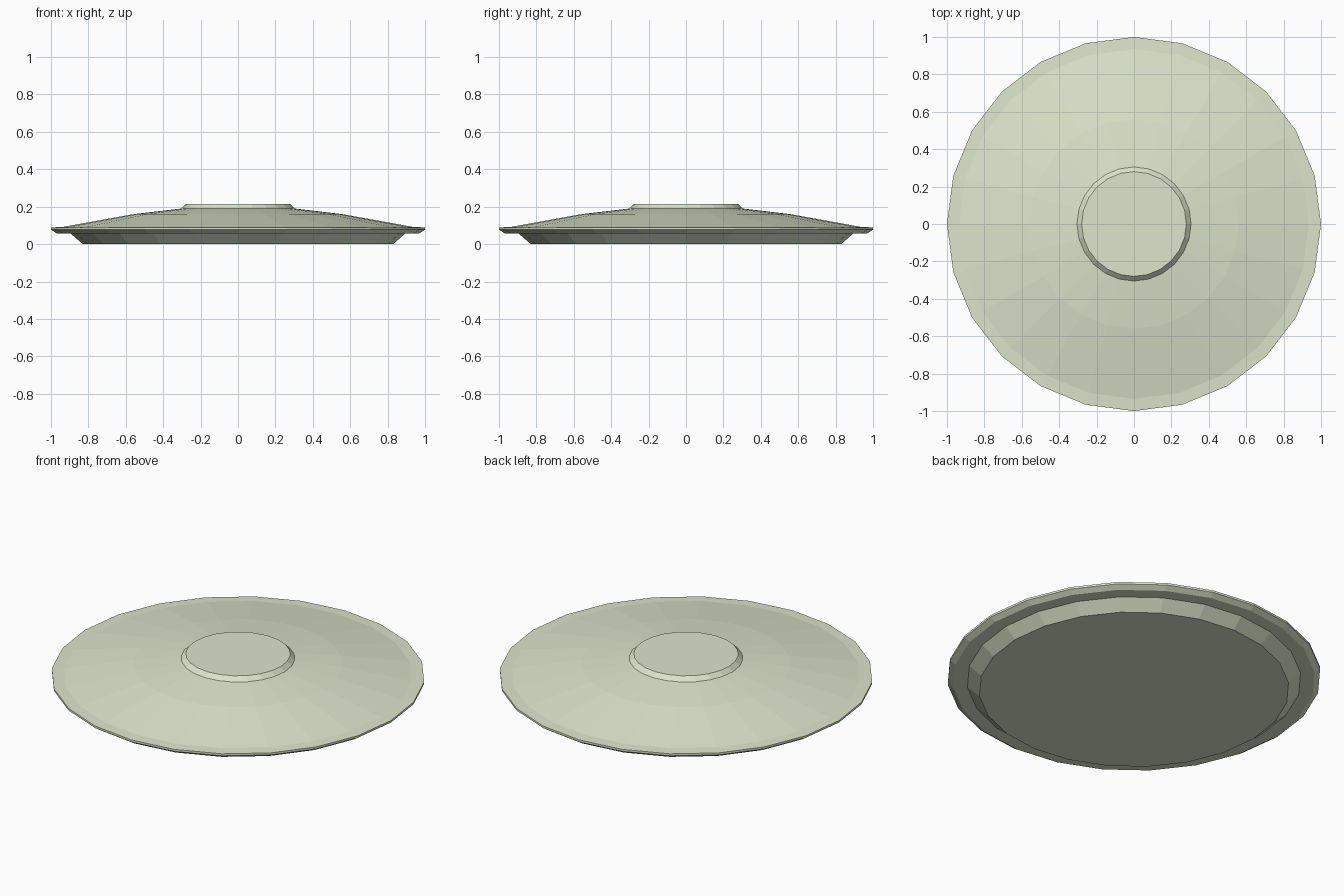
import bpy, bmesh
from math import cos, sin, tau

if "Cube" in bpy.data.objects:
    bpy.data.objects.remove(bpy.data.objects["Cube"])

SIDES = 24

mat = bpy.data.materials.new("pale_green")
mat.diffuse_color = (0.72, 0.78, 0.60, 1)
mat.use_nodes = True
mat.node_tree.nodes["Principled BSDF"].inputs["Base Color"].default_value = mat.diffuse_color


def lathe(name, profile):
    """Spin (radius, z) points into a capped, faceted solid."""
    bm = bmesh.new()
    rings = [[bm.verts.new((r * cos(tau * i / SIDES), r * sin(tau * i / SIDES), z))
              for i in range(SIDES)] for r, z in profile]
    for lo, hi in zip(rings, rings[1:]):
        for i in range(SIDES):
            j = (i + 1) % SIDES
            bm.faces.new((lo[i], lo[j], hi[j], hi[i]))
    bm.faces.new(rings[0][::-1])
    bm.faces.new(rings[-1])
    mesh = bpy.data.meshes.new(name)
    bm.to_mesh(mesh)
    bm.free()
    mesh.materials.append(mat)
    obj = bpy.data.objects.new(name, mesh)
    bpy.context.collection.objects.link(obj)
    return obj


# Tapered base, overhanging rim, shallow dome and raised centre cap
lathe("domed_disc", [
    (0.83, 0.0), (0.895, 0.057),
    (0.97, 0.057), (1.0, 0.077), (1.0, 0.089),
    (0.935, 0.092), (0.56, 0.16), (0.305, 0.19),
    (0.28, 0.215),
])
